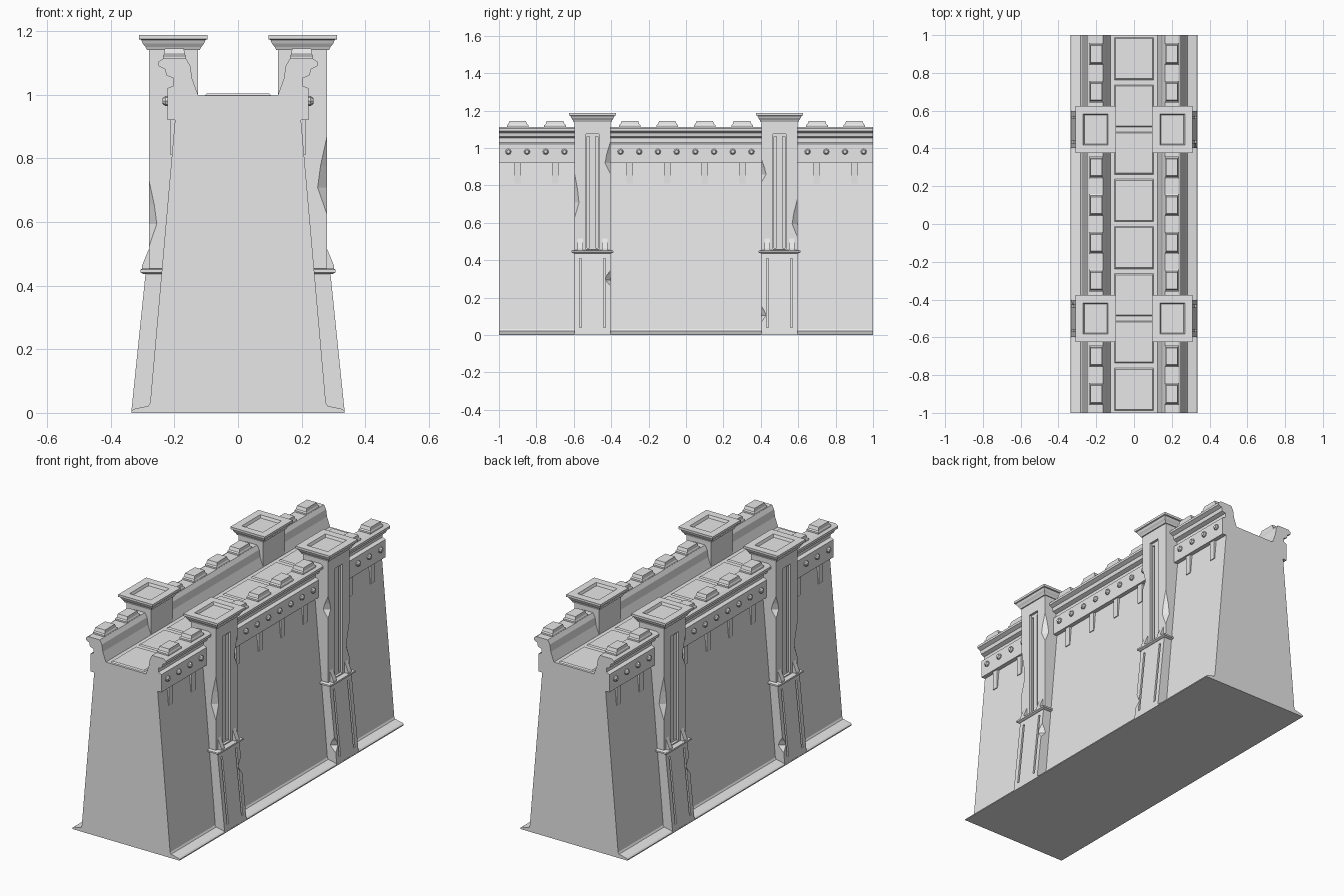
import bpy, bmesh, math
from mathutils import Matrix, Vector

old = bpy.data.objects.get("Cube")
if old:
    bpy.data.objects.remove(old, do_unlink=True)

stone = bpy.data.materials.new("grey_stone")
stone.use_nodes = True
GREY = (0.8, 0.8, 0.8, 1)
stone.diffuse_color = GREY
stone.node_tree.nodes["Principled BSDF"].inputs["Base Color"].default_value = GREY


def finish(name, bm):
    bmesh.ops.recalc_face_normals(bm, faces=bm.faces)
    mesh = bpy.data.meshes.new(name)
    bm.to_mesh(mesh)
    bm.free()
    mesh.materials.append(stone)
    obj = bpy.data.objects.new(name, mesh)
    bpy.context.collection.objects.link(obj)
    return obj


def loft(name, rings):
    """Skin rings of equal point count and close both ends."""
    bm = bmesh.new()
    loops = [[bm.verts.new(p) for p in ring] for ring in rings]
    n = len(loops[0])
    for a, b in zip(loops, loops[1:]):
        for i in range(n):
            j = (i + 1) % n
            bm.faces.new((a[i], a[j], b[j], b[i]))
    bm.faces.new(loops[0])
    bm.faces.new(loops[-1])
    return finish(name, bm)


def prism(name, profile, y0, y1):
    return loft(name, [[(x, y, z) for x, z in profile] for y in (y0, y1)])


def box(name, x0, x1, y0, y1, z0, z1):
    return prism(name, [(x0, z0), (x1, z0), (x1, z1), (x0, z1)], y0, y1)


def stack(name, cx, cy, levels):
    """Rectangles (z, half x, half y) stacked upward."""
    signs = ((-1, -1), (1, -1), (1, 1), (-1, 1))
    return loft(name, [[(cx + sx * hx, cy + sy * hy, z) for sx, sy in signs]
                       for z, hx, hy in levels])


def carve(obj, cutter):
    cutter.hide_render = True
    mod = obj.modifiers.new("carve", 'BOOLEAN')
    mod.operation = 'DIFFERENCE'
    mod.solver = 'EXACT'
    mod.object = cutter
    bpy.context.view_layer.objects.active = obj
    bpy.ops.object.modifier_apply(modifier=mod.name)
    bpy.data.objects.remove(cutter, do_unlink=True)


def chip(obj, x, y, z, height):
    """Break a long shallow flake off a vertical corner."""
    half = height / 2
    flake = stack("chip_cutter", 0, 0, [(-half, .002, .002), (-half * .3, .024, .024),
                                        (half * .2, .018, .018), (half, .002, .002)])
    flake.data.transform(Matrix.Translation((x, y, z)) @ Matrix.Rotation(math.radians(40), 4, 'Z'))
    carve(obj, flake)


# Wall body: battered sides, stepped cornice, parapets and sunken walkway
side = [(.335, 0), (.335, .006), (.328, .012), (.282, .022), (.276, .032), (.198, .92),
        (.222, .92), (.222, 1.02), (.203, 1.028), (.203, 1.052), (.225, 1.06),
        (.229, 1.08), (.25, 1.09), (.25, 1.103), (.235, 1.113),
        (.163, 1.113), (.15, 1.09), (.144, 1.05), (.125, .998)]
prism("wall_body", side + [(-x, z) for x, z in reversed(side)], -1, 1)

# Walkway slabs
for i in range(8):
    stack("walkway_slab", 0, -.875 + i * .25,
          [(.99, .104, .112), (.998, .104, .112), (1.004, .098, .106)])

half_parts = []
keep = half_parts.append

# Merlons and the tapering brackets below the cornice
for y in (-.9, -.7, -.3, -.1, .1, .3, .7, .9):
    keep(stack("merlon", .2, y, [(1.10, .036, .058), (1.122, .036, .058),
                                 (1.127, .033, .05), (1.145, .03, .044)]))
    keep(box("cornice_bracket", .17, .212, y - .017, y + .017, .81, .93))

# Round studs along the frieze
for i in range(20):
    y = -.95 + i * .1
    if abs(abs(y) - .5) < .08:
        continue
    ring = [(math.cos(a * math.pi / 4), math.sin(a * math.pi / 4)) for a in range(8)]
    keep(loft("frieze_stud", [[(x, y + r * c, .98 + r * s) for c, s in ring]
                              for x, r in ((.215, .016), (.228, .016), (.237, .009))]))

# Buttress towers
for cy in (-.5, .5):
    shaft = box("tower_shaft", .125, .28, cy - .097, cy + .097, .43, 1.15)
    carve(shaft, box("slot_cutter", .266, .3, cy - .034, cy + .034, .46, 1.075))
    for s in (-1, 1):
        carve(shaft, box("groove_cutter", .25, .29, cy + s * .022 - .007,
                         cy + s * .022 + .007, .465, 1.06))
    keep(shaft)

    foot = prism("tower_foot", [(.15, 0), (.335, 0), (.334, .015), (.29, .443), (.15, .443)],
                 cy - .097, cy + .097)
    for s in (-1, 1):
        y = cy + s * .064
        carve(foot, prism("groove_cutter", [(.322, .04), (.36, .04), (.31, .41), (.282, .41)],
                          y - .006, y + .006))
    keep(foot)

    # Ledge with small wedge fins
    keep(stack("tower_ledge", .23, cy, [(.436, .066, .1), (.441, .076, .112),
                                        (.45, .076, .112), (.454, .07, .104)]))
    for s in (-1, 1):
        y = cy + s * .066
        keep(prism("ledge_fin", [(.27, .45), (.302, .45), (.302, .462), (.28, .515), (.27, .515)],
                   y - .014, y + .014))

    # Flared cap with a sunken top
    keep(stack("tower_cap", .203, cy,
               [(1.14, .083, .102), (1.15, .088, .106), (1.16, .096, .113), (1.172, .101, .118),
                (1.174, .1075, .125), (1.187, .1075, .125), (1.187, .066, .083),
                (1.172, .06, .077)]))

    # Weathered corners
    if cy < 0:
        chip(shaft, .284, cy - .1, .75, .28)
        chip(shaft, .284, cy + .1, .95, .2)
        chip(foot, .307, cy + .1, .31, .1)
    else:
        chip(shaft, .284, cy - .1, .88, .14)
        chip(shaft, .284, cy + .1, .63, .24)
        chip(foot, .328, cy - .1, .12, .1)

# The opposite side is the same half turned about the vertical axis
for obj in half_parts:
    twin = obj.copy()
    twin.matrix_world = Matrix.Rotation(math.pi, 4, 'Z')
    bpy.context.collection.objects.link(twin)
